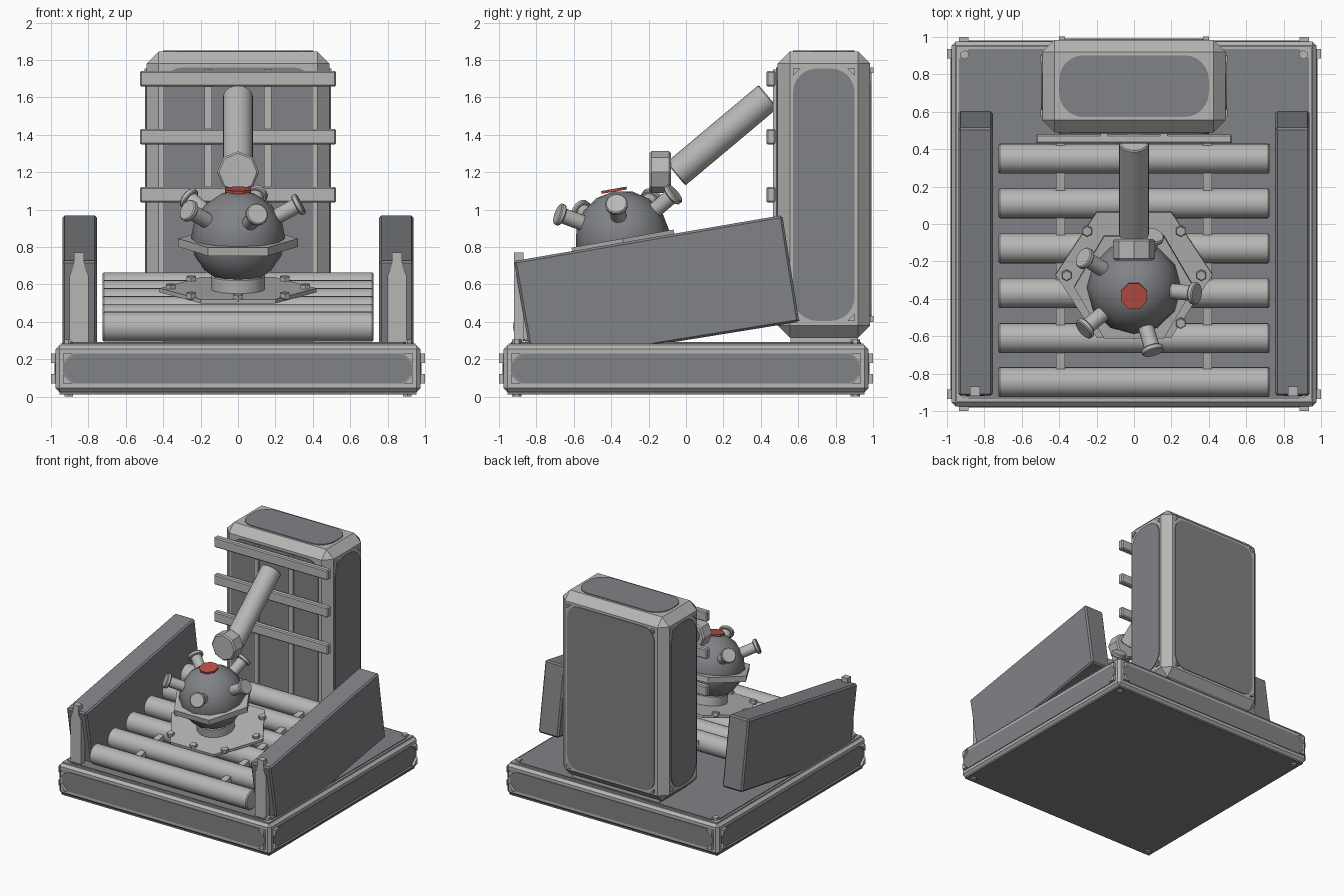
import bpy, bmesh, math
from mathutils import Matrix, Vector

if "Cube" in bpy.data.objects:
    bpy.data.objects.remove(bpy.data.objects["Cube"])


def material(name, rgb):
    m = bpy.data.materials.new(name)
    m.diffuse_color = (*rgb, 1)
    m.use_nodes = True
    m.node_tree.nodes["Principled BSDF"].inputs["Base Color"].default_value = m.diffuse_color
    return m


LIGHT = material("light grey", (0.47, 0.47, 0.46))
DARK = material("dark grey", (0.22, 0.225, 0.24))
RED = material("red", (0.50, 0.08, 0.06))


def finish(name, bm, mat, matrix=None, smooth=False):
    bmesh.ops.recalc_face_normals(bm, faces=bm.faces)
    if matrix is not None:
        bm.transform(matrix)
    mesh = bpy.data.meshes.new(name)
    bm.to_mesh(mesh)
    bm.free()
    mesh.materials.append(mat)
    ob = bpy.data.objects.new(name, mesh)
    bpy.context.collection.objects.link(ob)
    if smooth:
        bpy.context.view_layer.objects.active = ob
        ob.select_set(True)
        bpy.ops.object.shade_smooth_by_angle(angle=math.radians(35))
        ob.select_set(False)
    return ob


def bevel(bm, width):
    if width:
        bmesh.ops.bevel(bm, geom=bm.edges[:], offset=width, segments=1,
                        affect='EDGES', profile=0.5)


def box(name, lo, hi, mat, chamfer=0.0, matrix=None):
    bm = bmesh.new()
    bmesh.ops.create_cube(bm, size=1)
    size = [b - a for a, b in zip(lo, hi)]
    mid = [(a + b) / 2 for a, b in zip(lo, hi)]
    bm.transform(Matrix.Translation(mid) @ Matrix.Diagonal((*size, 1)))
    bevel(bm, chamfer)
    return finish(name, bm, mat, matrix)


def prism(name, pts, depth, mat, matrix, chamfer=0.0):
    """Flat outline extruded along local z."""
    bm = bmesh.new()
    face = bm.faces.new([bm.verts.new((x, y, 0)) for x, y in pts])
    up = bmesh.ops.extrude_face_region(bm, geom=[face])["geom"]
    bmesh.ops.translate(bm, vec=(0, 0, depth),
                        verts=[g for g in up if isinstance(g, bmesh.types.BMVert)])
    bevel(bm, chamfer)
    return finish(name, bm, mat, matrix)


def rod(name, a, b, r, mat, sides=24, chamfer=0.0, matrix=None, smooth=True, turn=0.0):
    a, b = Vector(a), Vector(b)
    bm = bmesh.new()
    bmesh.ops.create_cone(bm, cap_ends=True, segments=sides, radius1=r, radius2=r,
                          depth=(b - a).length)
    if chamfer:
        rims = [e for e in bm.edges if any(len(f.verts) > 4 for f in e.link_faces)]
        bmesh.ops.bevel(bm, geom=rims, offset=chamfer, segments=1, affect='EDGES')
    bm.transform(Matrix.Translation((a + b) / 2)
                 @ (b - a).to_track_quat('Z', 'Y').to_matrix().to_4x4()
                 @ Matrix.Rotation(turn, 4, 'Z'))
    return finish(name, bm, mat, matrix, smooth)


def facing(origin, yaw):
    """Frame on a vertical face: x across, y up, z out. Yaw 0 faces the front."""
    return (Matrix.Translation(origin) @ Matrix.Rotation(yaw, 4, 'Z')
            @ Matrix.Rotation(math.pi / 2, 4, 'X'))


def panel(name, matrix, w, h, r, segs, leg, clasp_depth=0.02):
    """Dark inset panel with cut or round corners, and light corner clasps."""
    pts = []
    for i, (sx, sy) in enumerate([(1, 1), (-1, 1), (-1, -1), (1, -1)]):
        for k in range(segs + 1):
            t = math.pi / 2 * (i + k / segs)
            pts.append((sx * (w / 2 - r) + r * math.cos(t), sy * (h / 2 - r) + r * math.sin(t)))
        if leg:
            x, y = sx * w / 2, sy * h / 2
            prism(name + "_clasp", [(x, y), (x - sx * leg, y), (x, y - sy * leg)],
                  clasp_depth, LIGHT, matrix)
    prism(name, pts, 0.008, DARK, matrix)


# Base: frame, floor, underside, side panels and corner bolts
box("base_frame", (-0.975, -0.975, 0.025), (0.975, 0.975, 0.275), LIGHT, 0.02)
box("base_top_rim", (-0.95, -0.95, 0.27), (0.95, 0.95, 0.285), LIGHT)
panel("base_floor", Matrix.Translation((0, 0, 0.284)), 1.87, 1.87, 0.05, 1, 0)
box("base_underside", (-0.955, -0.955, 0.012), (0.955, 0.955, 0.03), DARK)
for k in range(4):
    yaw = k * math.pi / 2
    out = Matrix.Rotation(yaw, 3, 'Z') @ Vector((0, -0.973, 0.15))
    panel("base_side_panel", facing(out, yaw), 1.87, 0.16, 0.055, 1, 0.05, 0.026)
for sx in (-1, 1):
    for sy in (-1, 1):
        rod("base_bolt", (sx * 0.905, sy * 0.905, 0), (sx * 0.905, sy * 0.905, 0.305),
            0.025, LIGHT, 6, smooth=False)

# Tower: chamfered cabinet with a panel on each face
box("tower_foot", (-0.4, 0.56, 0.28), (0.4, 0.92, 0.34), LIGHT)
box("tower_body", (-0.49, 0.49, 0.315), (0.49, 0.985, 1.845), LIGHT, 0.065)
panel("tower_front_panel", facing((0, 0.49, 1.08), 0), 0.80, 1.36, 0.1, 5, 0)
panel("tower_back_panel", facing((0, 0.983, 1.08), math.pi), 0.80, 1.36, 0.1, 5, 0.03)
for s in (-1, 1):
    panel("tower_side_panel", facing((s * 0.489, 0.737, 1.08), s * math.pi / 2),
          0.33, 1.35, 0.13, 6, 0.04, 0.012)
panel("tower_top_panel", Matrix.Translation((0, 0.737, 1.843)), 0.80, 0.33, 0.13, 6, 0)

# Rack on the tower front
for s in (-1, 1):
    box("rack_upright", (s * 0.16 - 0.02, 0.465, 0.38), (s * 0.16 + 0.02, 0.495, 1.75), LIGHT)
for z in (1.08, 1.39, 1.70):
    box("rack_bar", (-0.525, 0.43, z - 0.042), (0.525, 0.478, z + 0.042), LIGHT, 0.008)

# Sloped roller bed
TILT = math.radians(10)


def bed_z(y):
    return 0.375 + (y + 0.84) * math.tan(TILT)


for y in (-0.845, -0.61, -0.37, -0.13, 0.11, 0.35):
    rod("roller", (-0.725, y, bed_z(y)), (0.725, y, bed_z(y)), 0.08, LIGHT, 24, 0.008)
for s in (-1, 1):
    prism("bed_rail", [(-0.84, 0.35), (0.43, bed_z(0.43) - 0.025),
                       (0.43, bed_z(0.43) + 0.025), (-0.84, 0.40)], 0.05, LIGHT,
          Matrix.Translation((s * 0.393 - 0.025, 0, 0))
          @ Matrix(((0, 0, 1, 0), (1, 0, 0, 0), (0, 1, 0, 0), (0, 0, 0, 1))))

# Slanted side walls with front posts
for s in (-1, 1):
    prism("side_wall", [(-0.84, 0.27), (-0.2, 0.27), (0.605, 0.40), (0.515, 0.97), (-0.92, 0.725)],
          0.185, DARK, Matrix.Translation((s * 0.847 - 0.0925, 0, 0))
          @ Matrix(((0, 0, 1, 0), (1, 0, 0, 0), (0, 1, 0, 0), (0, 0, 0, 1))), 0.012)
    prism("wall_post", [(-0.05, 0.28), (0.05, 0.28), (0.05, 0.65), (0.027, 0.70),
                        (0.027, 0.77), (-0.027, 0.77), (-0.027, 0.70), (-0.05, 0.65)],
          0.05, LIGHT, facing((s * 0.85, -0.87, 0), 0))

# Turret frame: origin at the ball centre, axis square to the bed
T = Matrix.Translation((0, -0.34, 0.85)) @ Matrix.Rotation(TILT, 4, 'X')
HEX = [(0.42, 0), (0.2, 0.34), (-0.2, 0.34), (-0.42, 0), (-0.2, -0.34), (0.2, -0.34)]
BASE = T @ Matrix.Translation((0, 0.02, -0.30))
prism("turret_plate", HEX, 0.022, LIGHT, BASE)
for x, y in [(0.36, 0), (-0.36, 0), (0.25, 0.24), (-0.25, 0.24), (0.25, -0.26), (-0.25, -0.26),
             (0, 0.31), (0, -0.315)]:
    rod("plate_bolt", (x, y, 0.01), (x, y, 0.045), 0.03, LIGHT, 6, 0.004, BASE, False)
rod("turret_neck", (0, 0, -0.29), (0, 0, -0.2), 0.145, LIGHT, 24, 0.008, T)

# Ball
bm = bmesh.new()
bmesh.ops.create_uvsphere(bm, u_segments=12, v_segments=8, radius=0.252)
finish("turret_ball", bm, DARK, T, True)

# Hexagonal collar around the ball
bm = bmesh.new()
rings = [[bm.verts.new((r * math.cos(i * math.pi / 3), r * math.sin(i * math.pi / 3), z))
          for i in range(6)] for r, z in ((0.25, -0.05), (0.32, -0.05), (0.32, -0.005), (0.25, -0.005))]
for k in range(4):
    for i in range(6):
        j = (i + 1) % 6
        bm.faces.new((rings[k][i], rings[k][j], rings[(k + 1) % 4][j], rings[(k + 1) % 4][i]))
finish("turret_collar", bm, LIGHT, T)

# Studs around the dome and the red cap on top
for k in range(5):
    t = k * math.radians(72)
    e = math.radians(29)
    d = Vector((math.cos(t) * math.cos(e), math.sin(t) * math.cos(e), math.sin(e)))
    rod("stud", d * 0.2, d * 0.36, 0.042, LIGHT, 16, 0, T)
    rod("stud_cap", d * 0.355, d * 0.385, 0.06, LIGHT, 16, 0.006, T)
rod("red_cap", (0, 0, 0.25), (0, 0, 0.265), 0.074, RED, 8, 0, T, False, math.pi / 8)

# Arm from the tower and its end block
rod("arm", (0, -0.055, 1.19), (0, 0.44, 1.605), 0.08, LIGHT, 24, 0.006)
rod("arm_head", (0, -0.195, 1.20), (0, -0.08, 1.20), 0.112, LIGHT, 8, 0.01, smooth=False)
